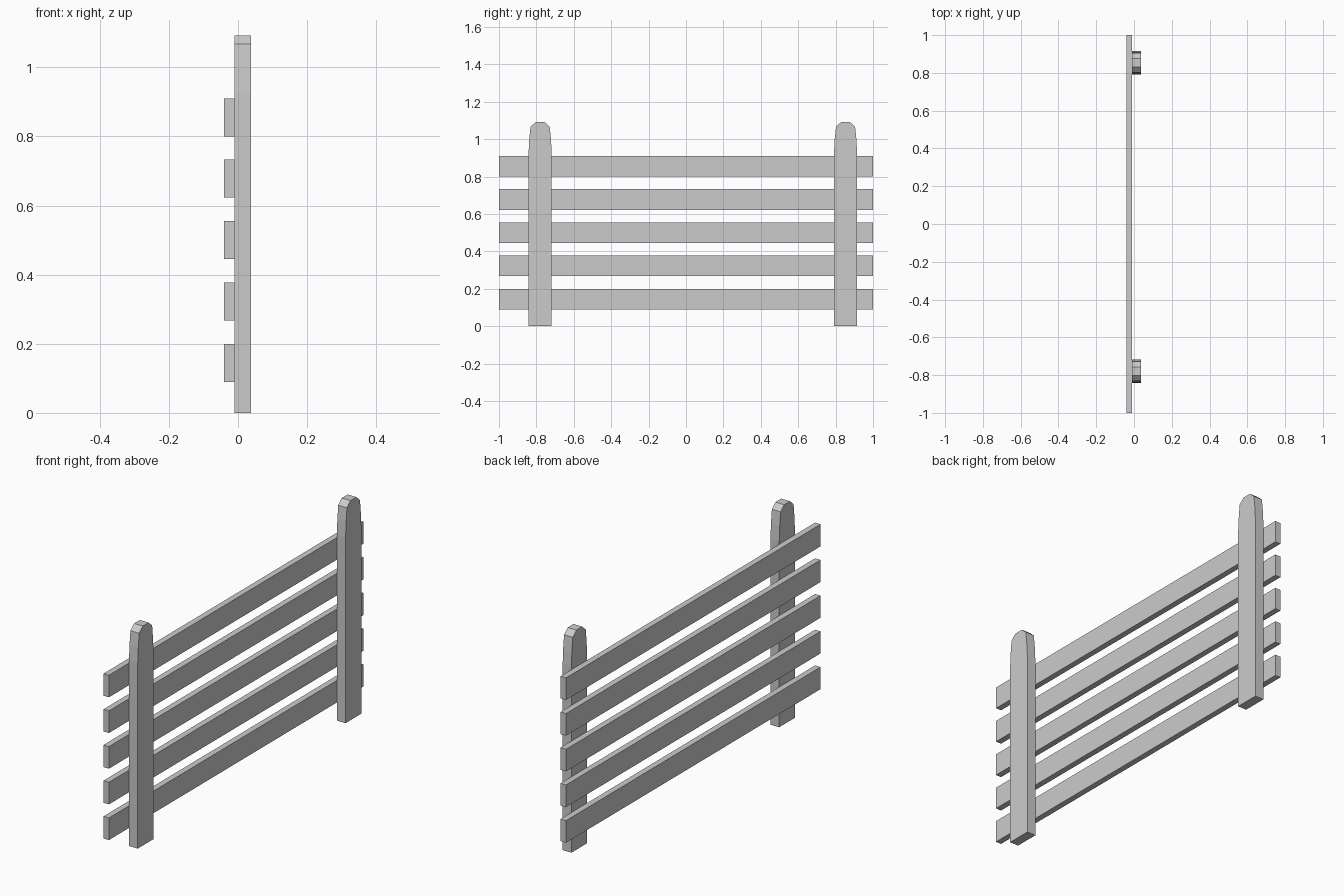
import bpy
import bmesh

if "Cube" in bpy.data.objects:
    bpy.data.objects.remove(bpy.data.objects["Cube"])


def prism(name, profile, y, x0, x1):
    """Extrude a (y, z) outline along x."""
    bm = bmesh.new()
    face = bm.faces.new([bm.verts.new((x0, y + py, pz)) for py, pz in profile])
    ext = bmesh.ops.extrude_face_region(bm, geom=[face])
    verts = [v for v in ext["geom"] if isinstance(v, bmesh.types.BMVert)]
    bmesh.ops.translate(bm, verts=verts, vec=(x1 - x0, 0, 0))
    bmesh.ops.recalc_face_normals(bm, faces=bm.faces[:])
    mesh = bpy.data.meshes.new(name)
    bm.to_mesh(mesh)
    bm.free()
    obj = bpy.data.objects.new(name, mesh)
    bpy.context.collection.objects.link(obj)
    return obj


# Two upright posts with rounded tops
half = [(0.062, 0), (0.062, 0.925), (0.058, 1.0), (0.051, 1.067), (0.023, 1.092)]
post_profile = half + [(-y, z) for y, z in reversed(half)]
for name, y in (("left_post", -0.78), ("right_post", 0.853)):
    prism(name, post_profile, y, -0.01, 0.038)

# Five horizontal rails fixed to the back of the posts
for i in range(5):
    z = 0.09 + i * 0.1775
    rail = [(-1, z), (1, z), (1, z + 0.11), (-1, z + 0.11)]
    prism(f"rail_{i + 1}", rail, 0, -0.04, -0.01)
